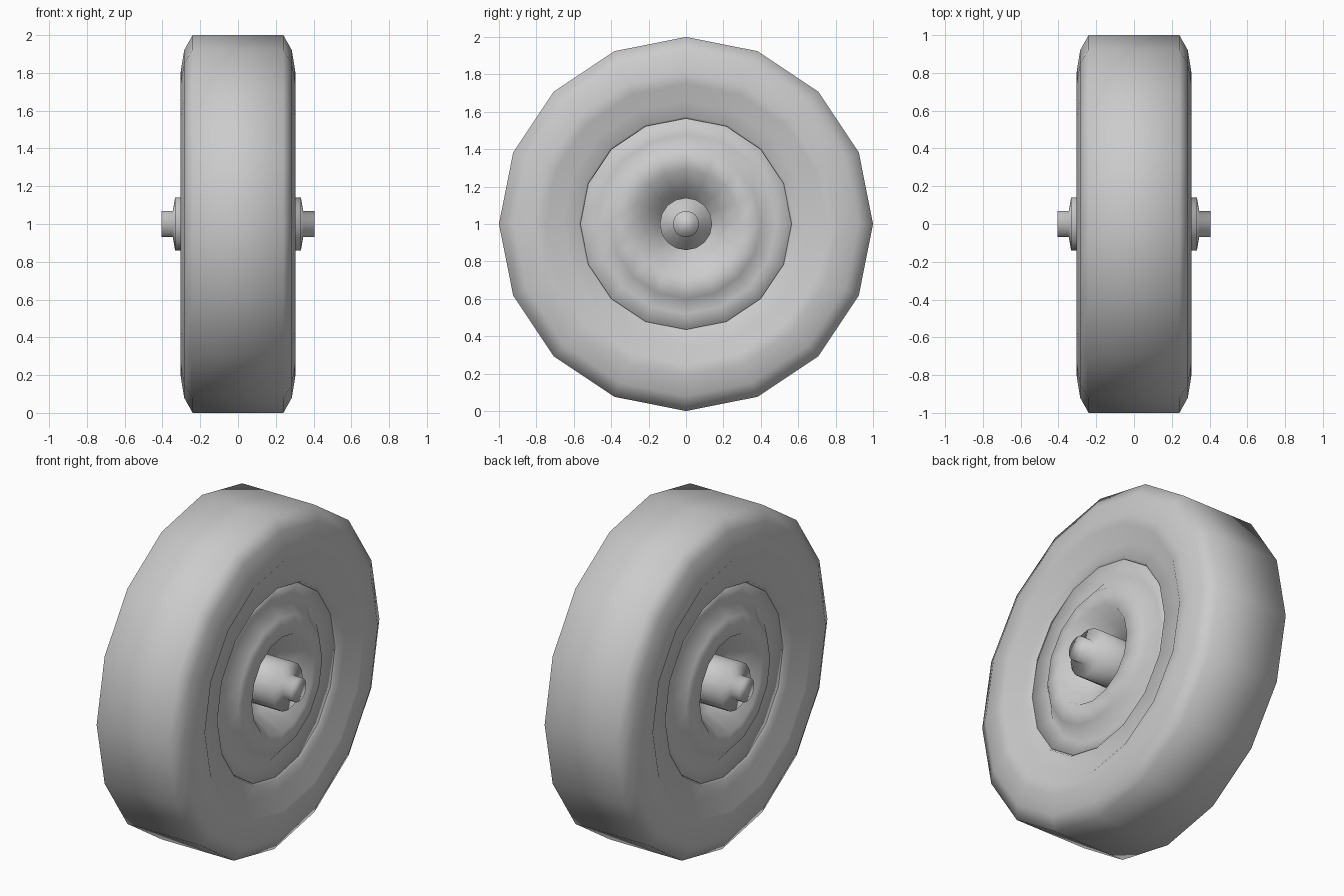
import bpy, bmesh
from math import sin, cos, pi

if "Cube" in bpy.data.objects:
    bpy.data.objects.remove(bpy.data.objects["Cube"])

SEGMENTS = 16
CENTRE_Z = 1.0


def lathe(name, half_profile, closed_tips=False):
    """Revolve (x, radius) points and their mirror image around the x axis."""
    profile = [(-x, r) for x, r in half_profile] + [(x, r) for x, r in reversed(half_profile)]
    bm = bmesh.new()
    rings = []
    for x, r in profile:
        rings.append([bm.verts.new((x, r * sin(2 * pi * i / SEGMENTS),
                                    CENTRE_Z + r * cos(2 * pi * i / SEGMENTS)))
                      for i in range(SEGMENTS)])
    for a, b in zip(rings, rings[1:]):
        for i in range(SEGMENTS):
            j = (i + 1) % SEGMENTS
            bm.faces.new((a[i], a[j], b[j], b[i]))
    if closed_tips:
        bm.faces.new(rings[0])
        bm.faces.new(rings[-1])
    else:
        # open halves meet along the inside, closing the solid
        for i in range(SEGMENTS):
            j = (i + 1) % SEGMENTS
            bm.faces.new((rings[-1][i], rings[-1][j], rings[0][j], rings[0][i]))
    bmesh.ops.recalc_face_normals(bm, faces=bm.faces)
    for f in bm.faces:
        f.smooth = True
    mesh = bpy.data.meshes.new(name)
    bm.to_mesh(mesh)
    bm.free()
    obj = bpy.data.objects.new(name, mesh)
    bpy.context.collection.objects.link(obj)
    return obj


# Tire: sidewall dips between the shoulder and the inner lip, ends at the tread
tire = [(0.20, 0.55), (0.265, 0.575), (0.245, 0.66), (0.305, 0.75),
        (0.303, 0.81), (0.285, 0.92), (0.24, 1.0)]

# The lathe joins the last points of each half as the tread
lathe("tire", tire)

# Rim: lip, groove, raised disc and deep hub well
rim = [(0.12, 0.12), (0.15, 0.20), (0.295, 0.29), (0.28, 0.40),
       (0.21, 0.48), (0.265, 0.575)]
lathe("rim", rim[:-1] + [(0.25, 0.565)])

# Axle: stub ends stepping up to the hub boss
axle = [(0.405, 0.07), (0.345, 0.07), (0.333, 0.14), (0.10, 0.14)]
lathe("axle", axle, closed_tips=True)
